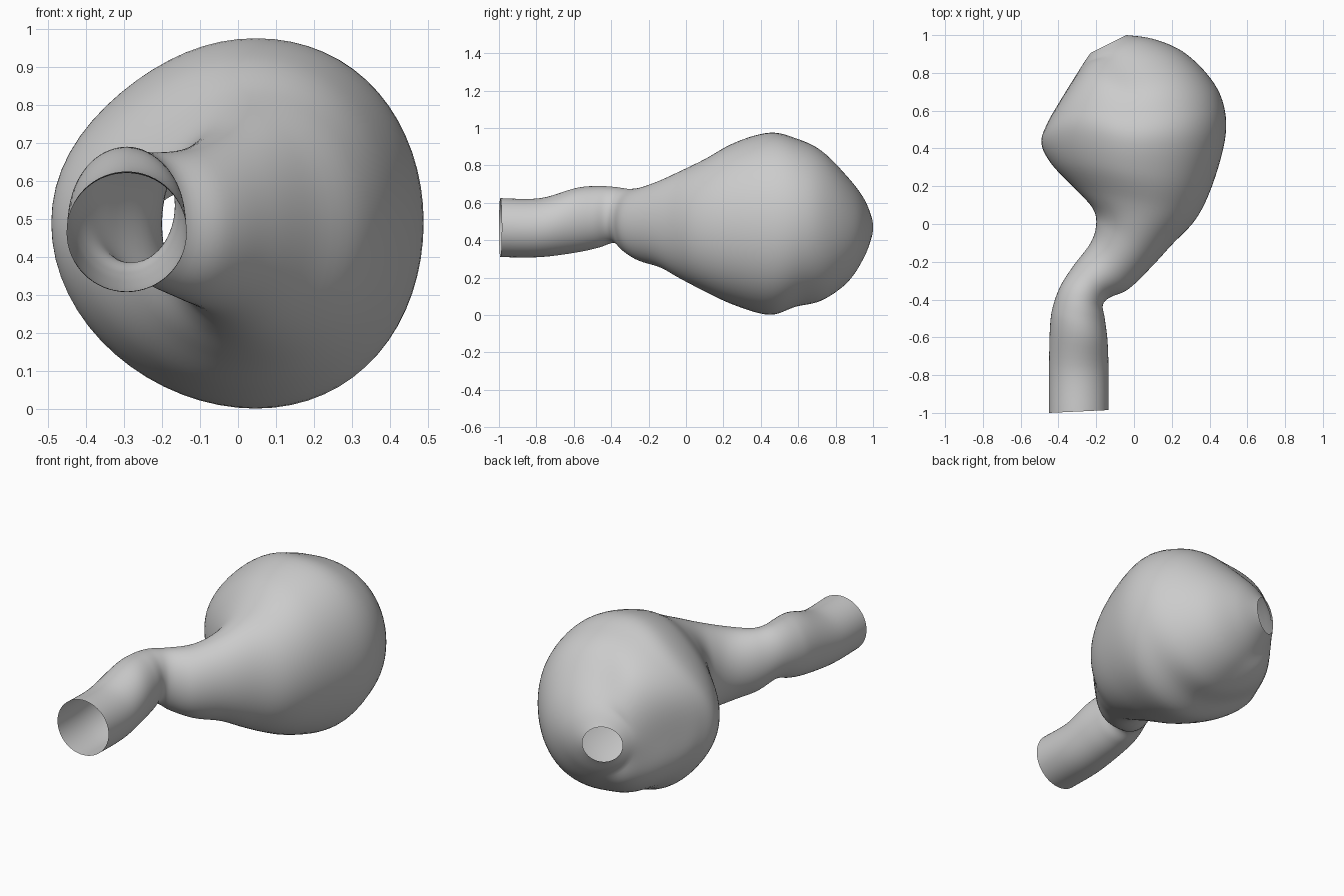
import bpy
import bmesh
import math
from mathutils import Vector

SIDES = 64      # vertices around each ring
STEPS = 6       # rings between neighbouring sections

# Cross-sections from the open neck end to the small rear opening:
# left edge (x, y), right edge (x, y), bottom z, top z
SECTIONS = [
    (-.45, -1, -.135, -.985, .31, .625),
    (-.45, -.78, -.135, -.78, .31, .625),
    (-.445, -.55, -.14, -.62, .335, .68),
    (-.43, -.44, -.155, -.5, .36, .69),
    (-.39, -.33, -.165, -.43, .385, .685),
    (-.32, -.22, -.13, -.39, .33, .675),
    (-.23, -.1, -.03, -.345, .285, .685),
    (-.2, 0, .09, -.23, .25, .725),
    (-.22, .085, .2, -.11, .19, .775),
    (-.31, .185, .33, .03, .125, .835),
    (-.435, .315, .42, .22, .05, .925),
    (-.49, .425, .485, .47, .002, .975),
    (-.463, .525, .469, .65, .045, .945),
    (-.395, .645, .39, .79, .076, .88),
    (-.315, .775, .255, .915, .165, .75),
    (-.255, .87, .1, .98, .285, .645),
    (-.23, .905, -.04, 1, .37, .57),
]


def make_material(name, color):
    mat = bpy.data.materials.new(name)
    mat.use_nodes = True
    mat.diffuse_color = color
    mat.node_tree.nodes["Principled BSDF"].inputs["Base Color"].default_value = color
    return mat


def smooth_section(index, t):
    """Blend the neighbouring sections with a Catmull-Rom curve."""
    last = len(SECTIONS) - 1
    a, b, c, d = (SECTIONS[min(max(index + k, 0), last)] for k in (-1, 0, 1, 2))
    return [
        q + t / 2 * (r - p + t * (2 * p - 5 * q + 4 * r - s + t * (3 * (q - r) + s - p)))
        for p, q, r, s in zip(a, b, c, d)
    ]


def add_ring(bm, section):
    """Add one slanted oval ring of vertices."""
    lx, ly, rx, ry, bottom, top = section
    left = Vector((lx, ly, (bottom + top) / 2))
    right = Vector((rx, ry, (bottom + top) / 2))
    middle = (left + right) / 2
    across = (right - left) / 2
    upward = Vector((0, 0, (top - bottom) / 2))
    # The bulb leans sideways, swells back at its flank and flattens above it
    fullness = max(0, upward.z - .2)
    lean = Vector((fullness * .17, 0, 0))
    swell = Vector((0, fullness * (middle.y - .15) * .75, 0))
    flatten = Vector((fullness * .08, 0, 0))
    ring = []
    for i in range(SIDES):
        angle = math.tau * i / SIDES
        c, s = math.cos(angle), math.sin(angle)
        flank = 4 * (min(c, 0) * s) ** 2
        shift = lean * s * s + (swell + flatten * max(s, 0)) * flank
        ring.append(bm.verts.new(middle + across * c + upward * s + shift))
    return ring


cube = bpy.data.objects.get("Cube")
if cube:
    bpy.data.objects.remove(cube, do_unlink=True)

# Hollow bulb with a bent neck, open at both ends
bm = bmesh.new()
rings = [
    add_ring(bm, smooth_section(i, k / STEPS))
    for i in range(len(SECTIONS) - 1)
    for k in range(STEPS)
]
rings.append(add_ring(bm, SECTIONS[-1]))
for near, far in zip(rings, rings[1:]):
    for i in range(SIDES):
        j = (i + 1) % SIDES
        bm.faces.new((near[i], near[j], far[j], far[i])).smooth = True
bmesh.ops.recalc_face_normals(bm, faces=bm.faces)

mesh = bpy.data.meshes.new("bulb_with_neck")
bm.to_mesh(mesh)
bm.free()
mesh.materials.append(make_material("plain grey", (.6, .6, .6, 1)))
bulb = bpy.data.objects.new("bulb_with_neck", mesh)
bpy.context.collection.objects.link(bulb)
